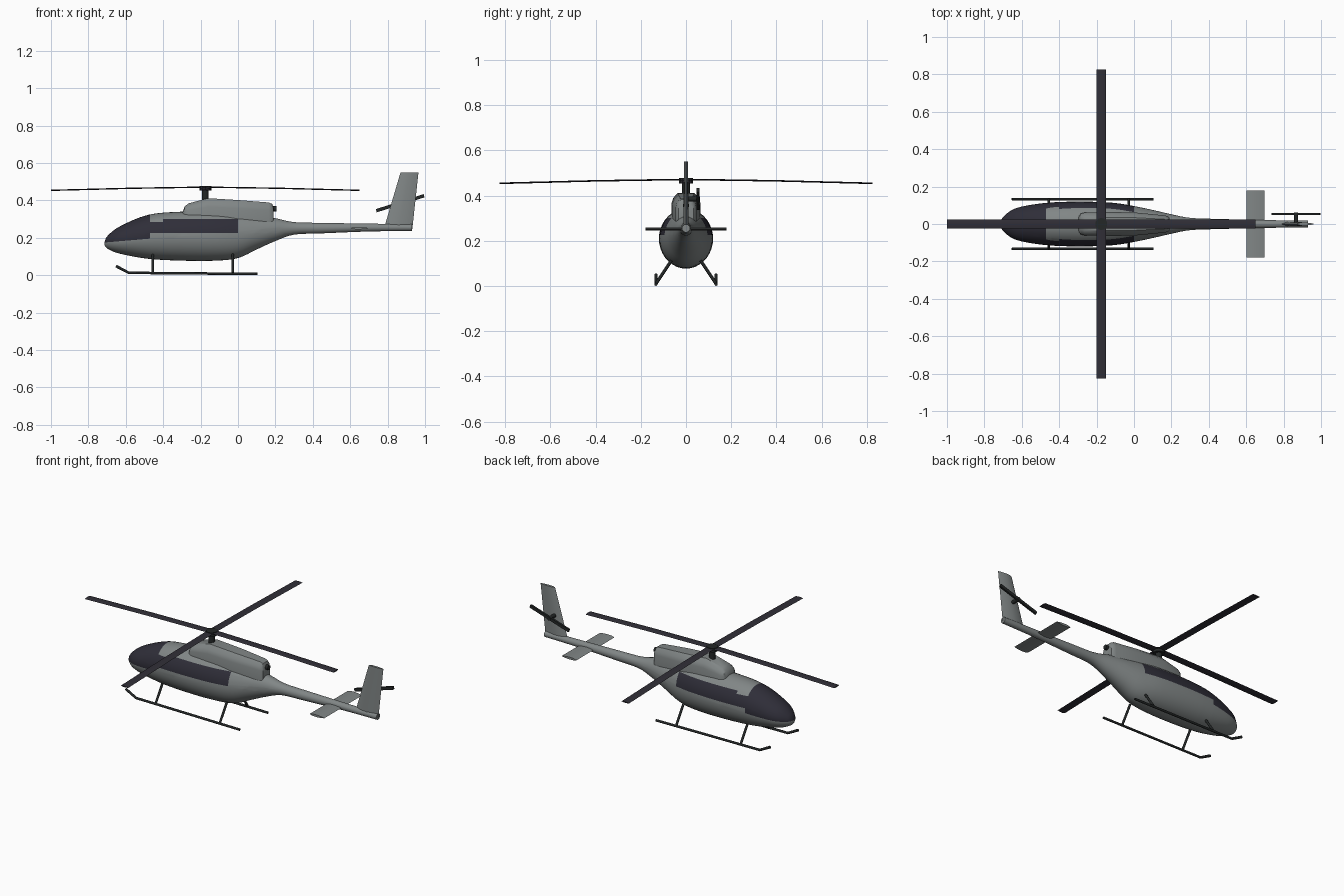
import bpy, bmesh
from math import cos, sin, pi, radians
from mathutils import Vector, Matrix

cube = bpy.data.objects.get("Cube")
if cube:
    bpy.data.objects.remove(cube, do_unlink=True)


def material(name, rgb):
    m = bpy.data.materials.new(name)
    m.use_nodes = True
    m.diffuse_color = (*rgb, 1)
    m.node_tree.nodes["Principled BSDF"].inputs["Base Color"].default_value = (*rgb, 1)
    return m


GREY = material("body grey", (0.22, 0.24, 0.24))
GLASS = material("tinted glass", (0.028, 0.027, 0.04))
BLADE = material("blade charcoal", (0.03, 0.028, 0.038))
BLACK = material("skid black", (0.017, 0.02, 0.02))


def finish(name, bm, mats, smooth=None):
    bmesh.ops.recalc_face_normals(bm, faces=bm.faces)
    mesh = bpy.data.meshes.new(name)
    bm.to_mesh(mesh)
    bm.free()
    ob = bpy.data.objects.new(name, mesh)
    bpy.context.collection.objects.link(ob)
    for m in mats:
        mesh.materials.append(m)
    if smooth:
        bpy.ops.object.select_all(action="DESELECT")
        ob.select_set(True)
        bpy.context.view_layer.objects.active = ob
        bpy.ops.object.shade_smooth_by_angle(angle=radians(smooth))
    return ob


def loft(rings):
    """Skin a list of equal-length rings and cap both ends."""
    bm = bmesh.new()
    loops = [[bm.verts.new(p) for p in ring] for ring in rings]
    n = len(loops[0])
    for a, b in zip(loops, loops[1:]):
        for i in range(n):
            j = (i + 1) % n
            bm.faces.new((a[i], a[j], b[j], b[i]))
    bm.faces.new(loops[0])
    bm.faces.new(loops[-1])
    return bm


def rod(name, a, b, r, mat, sides=12):
    a, b = Vector(a), Vector(b)
    bm = bmesh.new()
    turn = (b - a).to_track_quat("Z", "Y").to_matrix().to_4x4()
    bmesh.ops.create_cone(bm, cap_ends=True, segments=sides, radius1=r, radius2=r,
                          depth=(b - a).length, matrix=Matrix.Translation((a + b) / 2) @ turn)
    return finish(name, bm, [mat], 40)


def spline(pts, steps=4):
    """Smooth a list of stations."""
    out = []
    p = [pts[0]] + pts + [pts[-1]]
    for i in range(1, len(p) - 2):
        for s in range(steps):
            t = s / steps
            out.append([0.5 * (2 * b + (c - a) * t + (2 * a - 5 * b + 4 * c - d) * t * t
                               + (3 * b - a - 3 * c + d) * t ** 3)
                        for a, b, c, d in zip(*p[i - 1:i + 3])])
    return out + [pts[-1]]


def oval(x, zb, zt, w, n=36):
    mid, h = (zb + zt) / 2, (zt - zb) / 2
    return [(x, w * cos(2 * pi * i / n), mid + h * sin(2 * pi * i / n)) for i in range(n)]


# Fuselage and tail boom: x, bottom, top, half width
stations = [
    [-0.713, 0.160, 0.180, 0.012], [-0.695, 0.140, 0.213, 0.042], [-0.63, 0.115, 0.262, 0.085],
    [-0.48, 0.088, 0.323, 0.112], [-0.30, 0.078, 0.340, 0.120], [-0.12, 0.078, 0.340, 0.114],
    [0.0, 0.092, 0.330, 0.096], [0.10, 0.138, 0.318, 0.075], [0.20, 0.183, 0.305, 0.052],
    [0.30, 0.217, 0.284, 0.033], [0.45, 0.224, 0.280, 0.027], [0.70, 0.234, 0.276, 0.021],
    [0.93, 0.237, 0.273, 0.018]]
bm = loft([oval(*s) for s in spline(stations)])

# Cut the window outlines into the skin, then colour the panes
NOSE = -0.47
for co, no in [((NOSE, 0, 0), (1, 0, 0)), ((0, 0, 0), (1, 0, 0)), ((-0.4, 0, 0), (1, 0, 0)),
               ((0, 0, 0.225), (0, 0, 1)), ((0, 0, 0.286), (0, 0, 1)), ((0, 0, 0.3), (0, 0, 1)),
               ((-0.715, 0, 0.175), (-0.085, 0, 1))]:
    bmesh.ops.bisect_plane(bm, geom=bm.verts[:] + bm.edges[:] + bm.faces[:], dist=1e-5,
                           plane_co=co, plane_no=no)
for f in bm.faces:
    c = f.calc_center_median()
    if c.x < NOSE:
        f.material_index = int(c.z > 0.175 + 0.085 * (c.x + 0.715))
    elif c.x < 0:
        f.material_index = int(0.225 < c.z < (0.286 if c.x < -0.4 else 0.3))
finish("fuselage", bm, [GREY, GLASS], 40)

# Engine housing with chamfered roof: x, bottom, top, half width
profile = [(1, 0), (1, 0.62), (0.88, 0.82), (0.55, 1)]
profile += [(-y, z) for y, z in reversed(profile)]
rings = [[(x, w * y, zb + (zt - zb) * z) for y, z in profile] for x, zb, zt, w in [
    (-0.297, 0.31, 0.335, 0.04), (-0.285, 0.30, 0.368, 0.055), (-0.265, 0.29, 0.384, 0.061),
    (-0.16, 0.29, 0.412, 0.064), (0.0, 0.285, 0.402, 0.062), (0.165, 0.28, 0.389, 0.046),
    (0.182, 0.285, 0.382, 0.041), (0.19, 0.295, 0.365, 0.034)]]
finish("engine_housing", loft(rings), [GREY], 35)
rod("exhaust", (0.17, 0, 0.355), (0.206, 0, 0.355), 0.014, BLACK, 16)

# Rotor mast and hub
HUB = Vector((-0.175, 0, 0.465))
rod("rotor_mast", HUB - Vector((0, 0, 0.075)), HUB, 0.018, BLACK, 16)
rod("rotor_hub", HUB - Vector((0, 0, 0.012)), HUB + Vector((0, 0, 0.012)), 0.032, BLACK, 16)


def lens(chord, thick):
    """Thin blade section as (along chord, across)."""
    top = [(-0.5, 0), (-0.3, 0.42), (0, 0.5), (0.3, 0.3), (0.5, 0)]
    full = top + [(c, -t) for c, t in reversed(top[1:-1])]
    return [(c * chord, t * thick) for c, t in full]


# Four drooping main blades
for k in range(4):
    bm = loft([[(d, c, z + t) for c, t in lens(0.05, 0.007)]
               for d, z in [(0.01, 0.006), (0.4, 0.0), (0.825, -0.011)]])
    bm.transform(Matrix.Translation(HUB) @ Matrix.Rotation(k * pi / 2, 4, "Z"))
    finish(f"main_blade_{k + 1}", bm, [BLADE], 35)

# Tail fin and horizontal stabiliser
finish("tail_fin", loft([[(x + c, t, z + slope * c) for c, t in lens(chord, thick)]
                         for x, z, chord, thick, slope in [
                             (0.858, 0.255, 0.148, 0.024, -0.1),
                             (0.917, 0.55, 0.096, 0.016, 0)]]), [GREY], 35)
finish("stabiliser", loft([[(0.65 + c, y, 0.252 + t) for c, t in lens(0.098, 0.014)]
                           for y in (-0.18, 0.18)]), [GREY], 35)

# Tail rotor
TAIL = Vector((0.867, 0.053, 0.385))
rod("tail_rotor_shaft", (TAIL.x, 0, TAIL.z), (TAIL.x, 0.062, TAIL.z), 0.011, BLACK)
bm = bmesh.new()
bmesh.ops.create_cube(bm, size=1)
bm.transform(Matrix.Translation(TAIL) @ Matrix.Rotation(radians(-17.4), 4, "Y")
             @ Matrix.Diagonal((0.268, 0.012, 0.018, 1)))
finish("tail_rotor_blade", bm, [BLACK])

# Landing skids with bent toes and two struts each
for side, s in (("left", 1), ("right", -1)):
    y = 0.133 * s
    bm = loft([[(x + tilt * 0.007 * sin(a), y + 0.007 * cos(a), z + 0.007 * sin(a))
                for a in [2 * pi * i / 10 for i in range(10)]]
               for x, z, tilt in [(-0.652, 0.049, 0.5), (-0.583, 0.013, 0.25), (0.105, 0.007, 0)]])
    finish(f"{side}_skid", bm, [BLACK], 40)
    for place, x in (("front", -0.455), ("rear", -0.028)):
        rod(f"{side}_{place}_strut", (x, y, 0.01), (x, 0.065 * s, 0.112), 0.007, BLACK, 10)
